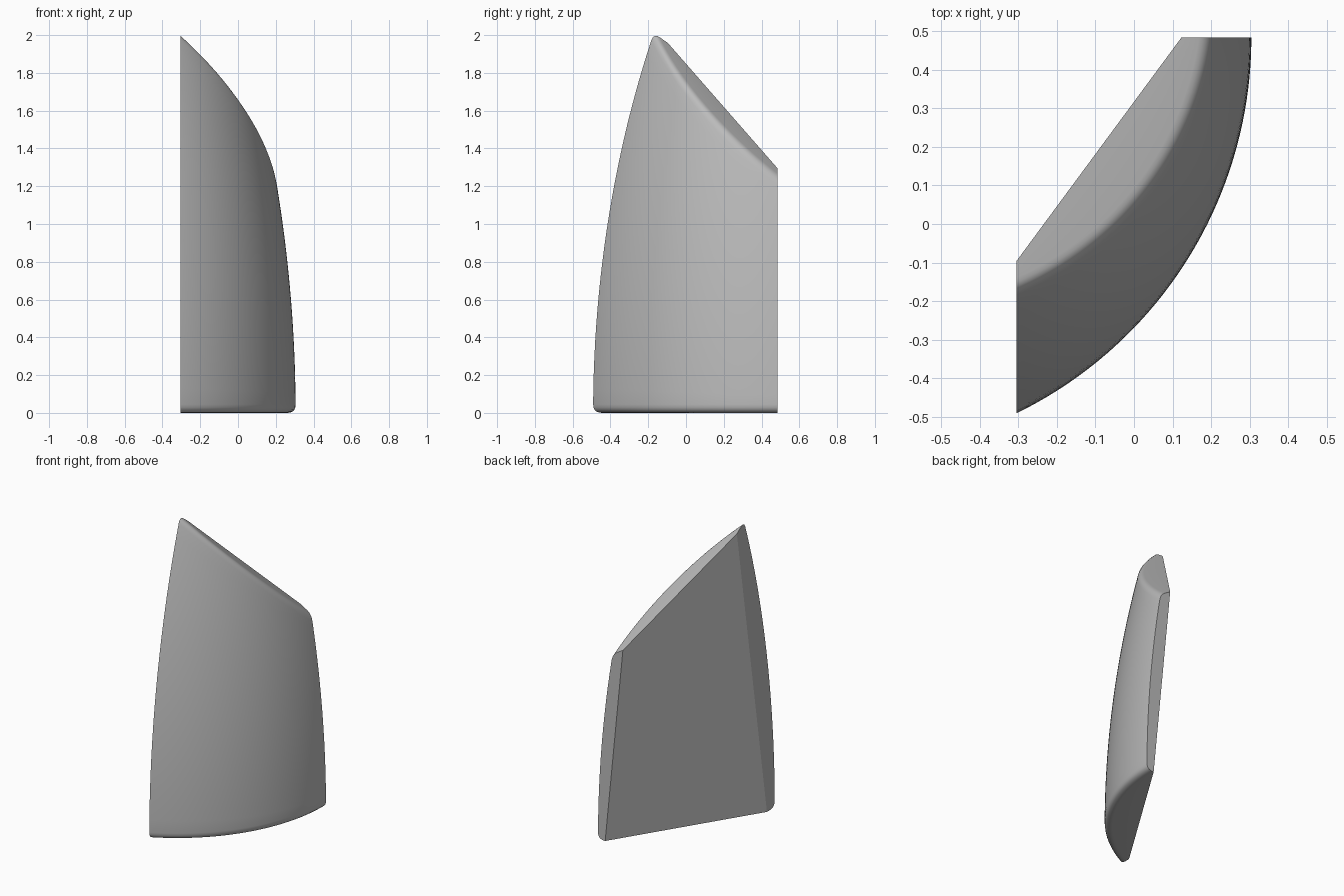
import bpy, bmesh, math
from mathutils import Vector

if "Cube" in bpy.data.objects:
    bpy.data.objects.remove(bpy.data.objects["Cube"])

AXIS = Vector((-0.782, 0.485, 0))     # axis of the curved outer wall
RADIUS, TAPER = 1.087, 0.0683         # wall radius shrinks with height squared
INNER = 0.4
COLUMNS, ROWS, STEPS = 48, 24, 5


def wall(z):
    return RADIUS - TAPER * z * z


def rounded(a, corner, b):
    """Points of a rounded corner from a to b."""
    a, corner, b = Vector(a), Vector(corner), Vector(b)
    ts = [i / STEPS for i in range(STEPS + 1)]
    return [a * (1 - t) ** 2 + corner * 2 * t * (1 - t) + b * t * t for t in ts]


def section(angle):
    """Closed radius/height outline of the wall at one angle."""
    # Height where the sloping top plane meets the wall
    slope = -0.6 * math.cos(angle) - 0.7 * math.sin(angle)
    base = 1.708 - 0.6 * AXIS.x - 0.7 * AXIS.y
    ridge = 1.6
    for _ in range(30):
        ridge = base + slope * wall(ridge)
    r = wall(ridge)
    low, high = 0.045, ridge - 0.045
    pts = [Vector((INNER, 0))]
    pts += rounded((RADIUS - 0.045, 0), (RADIUS, 0), (wall(low), low))
    for i in range(1, ROWS):
        z = low + (high - low) * i / ROWS
        pts.append(Vector((wall(z), z)))
    pts += rounded((wall(high), high), (r, ridge), (r - 0.03, ridge - 0.03 * slope))
    pts.append(Vector((INNER, base + slope * INNER)))
    return pts


# Sweep the outline around the axis into a closed wedge
bm = bmesh.new()
rings = []
for c in range(COLUMNS + 1):
    angle = math.radians(-72 + 78 * c / COLUMNS)
    rings.append([bm.verts.new((AXIS.x + p.x * math.cos(angle),
                                AXIS.y + p.x * math.sin(angle), p.y))
                  for p in section(angle)])
count = len(rings[0])
for a, b in zip(rings, rings[1:]):
    for i in range(count):
        j = (i + 1) % count
        bm.faces.new((a[i], b[i], b[j], a[j]))
bm.faces.new(rings[0])
bm.faces.new(rings[-1])

# Slice off the flat right side, back end and leaning inner face
lean = Vector((0.25, 0.48, 0))
along = Vector((-0.305, -0.41, 0)) - lean
up = Vector((0.125, 0.48, 1.25)) - lean
inner_normal = along.cross(up)
if inner_normal.x > 0:
    inner_normal.negate()
cuts = [((-0.305, 0, 0), (-1, 0, 0)),
        ((0, 0.484, 0), (0, 1, 0)),
        (lean, inner_normal)]
for point, normal in cuts:
    cut = bmesh.ops.bisect_plane(bm, geom=bm.verts[:] + bm.edges[:] + bm.faces[:],
                                 dist=1e-5, plane_co=point, plane_no=normal,
                                 clear_outer=True)
    edges = [e for e in cut["geom_cut"]
             if isinstance(e, bmesh.types.BMEdge) and e.is_boundary]
    bmesh.ops.holes_fill(bm, edges=edges, sides=0)
bmesh.ops.recalc_face_normals(bm, faces=bm.faces[:])

mesh = bpy.data.meshes.new("curved_panel")
bm.to_mesh(mesh)
bm.free()
panel = bpy.data.objects.new("curved_panel", mesh)
bpy.context.collection.objects.link(panel)

# Plain grey finish
grey = bpy.data.materials.new("plain_grey")
grey.use_nodes = True
colour = (0.5, 0.5, 0.5, 1)
grey.diffuse_color = colour
grey.node_tree.nodes["Principled BSDF"].inputs["Base Color"].default_value = colour
mesh.materials.append(grey)

bpy.ops.object.select_all(action="DESELECT")
panel.select_set(True)
bpy.context.view_layer.objects.active = panel
bpy.ops.object.shade_smooth_by_angle(angle=math.radians(30))
